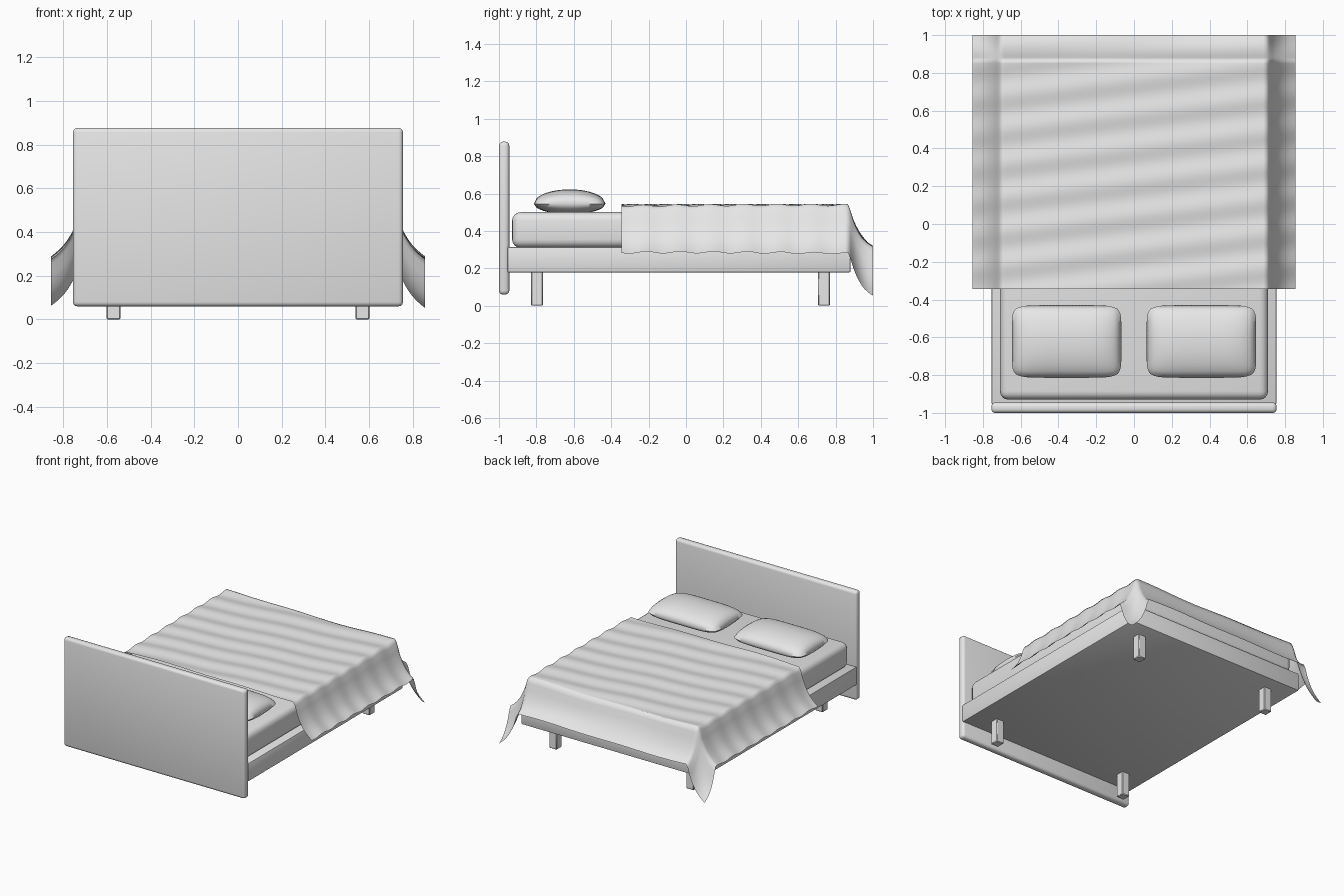
import bpy, bmesh, math

if "Cube" in bpy.data.objects:
    bpy.data.objects.remove(bpy.data.objects["Cube"], do_unlink=True)

grey = bpy.data.materials.new("light grey")
grey.use_nodes = True
grey.diffuse_color = (0.8, 0.8, 0.8, 1)
grey.node_tree.nodes["Principled BSDF"].inputs["Base Color"].default_value = (0.8, 0.8, 0.8, 1)


def finish(name, bm, angle=40):
    mesh = bpy.data.meshes.new(name)
    bm.to_mesh(mesh)
    bm.free()
    mesh.materials.append(grey)
    obj = bpy.data.objects.new(name, mesh)
    bpy.context.collection.objects.link(obj)
    bpy.ops.object.select_all(action='DESELECT')
    obj.select_set(True)
    bpy.context.view_layer.objects.active = obj
    bpy.ops.object.shade_smooth_by_angle(angle=math.radians(angle))
    return obj


def box(name, x, y, z, bevel, segments=3):
    """Rounded box from its (low, high) extents on each axis."""
    bm = bmesh.new()
    bmesh.ops.create_cube(bm, size=1)
    for v in bm.verts:
        for i, (low, high) in enumerate((x, y, z)):
            v.co[i] = low if v.co[i] < 0 else high
    bmesh.ops.bevel(bm, geom=bm.edges[:], offset=bevel, segments=segments,
                    profile=0.5, affect='EDGES')
    return finish(name, bm)


# Bed base, headboard and mattress
box("headboard", (-0.755, 0.755), (-1, -0.945), (0.06, 0.877), 0.02)
box("bed_frame", (-0.755, 0.755), (-0.955, 0.88), (0.178, 0.315), 0.008, 2)
box("mattress", (-0.71, 0.71), (-0.93, 0.86), (0.31, 0.5), 0.045, 4)

# Legs
for side, x in (("right", -0.57), ("left", 0.57)):
    for end, y in (("head", -0.797), ("foot", 0.737)):
        box(f"{side}_{end}_leg", (x - 0.032, x + 0.032), (y - 0.032, y + 0.032),
            (0, 0.2), 0.005, 1)


# Pillows: two domed sheets meeting at a seam
def pillow(name, cx, cy):
    bm = bmesh.new()
    for height in (0.077, -0.055):
        sheet = bmesh.ops.create_grid(bm, x_segments=32, y_segments=24, size=1)["verts"]
        for v in sheet:
            u, w = v.co.x, v.co.y
            dome = math.sqrt(max(0, (1 - u ** 4) * (1 - w * w)))
            z = 0.545 + height * dome
            v.co = (cx + 0.29 * u * (1 - 0.07 * w ** 8),
                    cy + 0.192 * w * (1 - 0.1 * u ** 8), max(z, 0.499))
    bmesh.ops.remove_doubles(bm, verts=bm.verts[:], dist=0.0005)
    bmesh.ops.recalc_face_normals(bm, faces=bm.faces[:])
    finish(name, bm, 70)


pillow("right_pillow", -0.357, -0.622)
pillow("left_pillow", 0.357, -0.622)


# Blanket: rippled sheet that falls past the mattress edges
def drop(distance, width, depth):
    t = min(max(distance / width, 0), 1)
    return depth * (0.45 * t + 0.55 * (1 - (1 - t) ** 3)) * min(1, 0.4 + 5 * t)


bm = bmesh.new()
bmesh.ops.create_grid(bm, x_segments=110, y_segments=90, size=1)
for v in bm.verts:
    x = 0.855 * v.co.x
    y = 0.3275 + 0.6725 * v.co.y
    ripple = 0.005 * math.sin(math.tau * (y - 0.12 * x) / 0.18)
    ripple += 0.003 * math.sin(9 * x + 3 * y)
    fall = drop(abs(x) - 0.705, 0.15, 0.255) + drop(y - 0.868, 0.132, 0.225)
    v.co = (x, y, 0.537 + ripple - fall)
finish("blanket", bm, 80)
